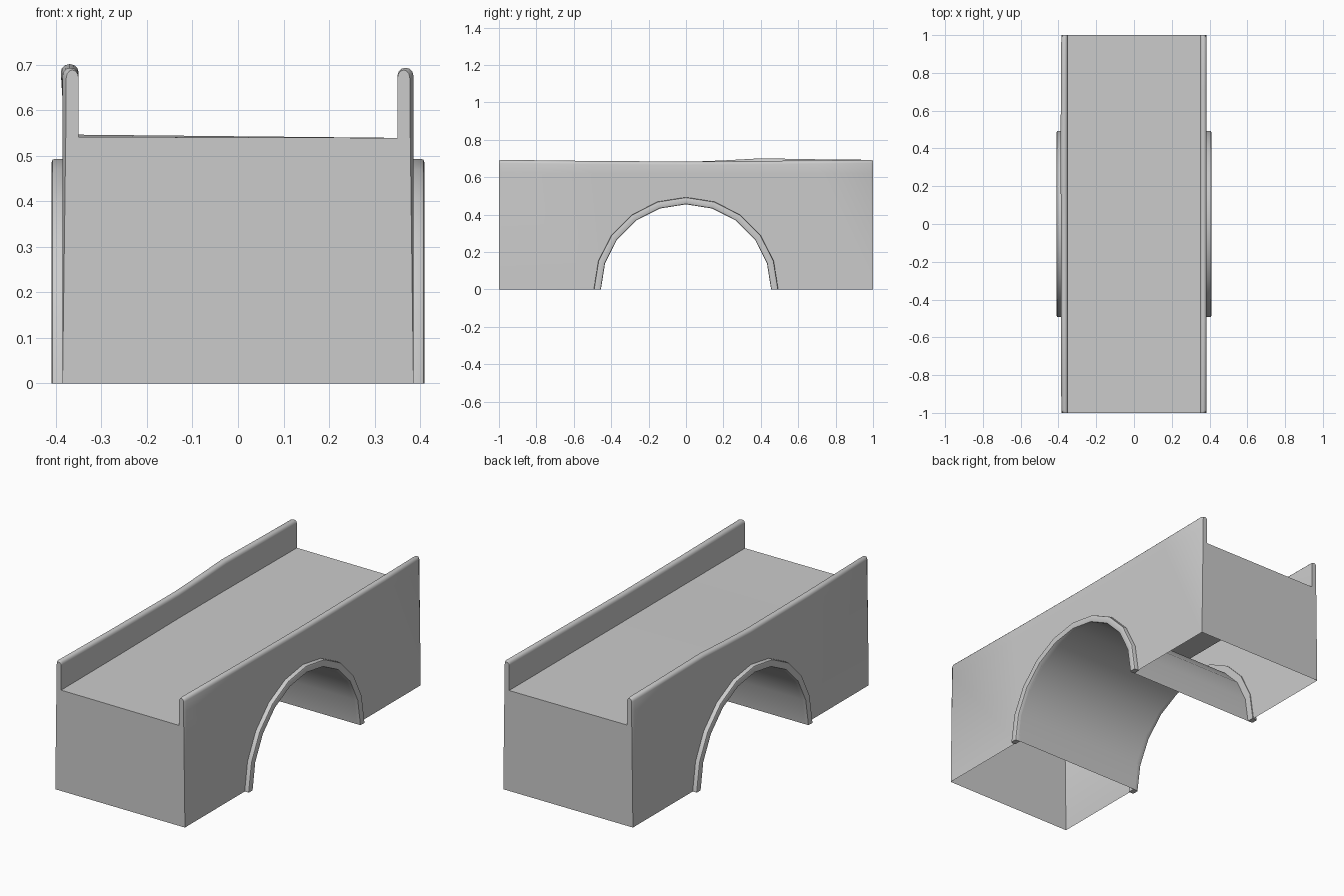
import bpy, bmesh
from math import pi, sin, cos, radians

if "Cube" in bpy.data.objects:
    bpy.data.objects.remove(bpy.data.objects["Cube"])

W, IN = 0.385, 0.35          # outer and inner faces of the parapets
R_IN, R_OUT, SEG = 0.455, 0.493, 10
SPRING = 0.62                # height where side wall meets the parapet strip


def finish(name, bm):
    bmesh.ops.remove_doubles(bm, verts=bm.verts, dist=1e-5)
    bmesh.ops.recalc_face_normals(bm, faces=bm.faces)
    me = bpy.data.meshes.new(name)
    bm.to_mesh(me)
    bm.free()
    ob = bpy.data.objects.new(name, me)
    bpy.context.collection.objects.link(ob)
    bpy.ops.object.select_all(action='DESELECT')
    ob.select_set(True)
    bpy.context.view_layer.objects.active = ob
    bpy.ops.object.shade_smooth_by_angle(angle=radians(35))
    return ob


def loft(bm, rows, closed=False):
    for a, b in zip(rows, rows[1:]):
        n = len(a)
        for i in range(n if closed else n - 1):
            j = (i + 1) % n
            bm.faces.new((a[i], a[j], b[j], b[i]))


def parapet(top, deck, lean, inset):
    # rounded cross-section from outer face over the top and down to the deck
    out, r = W + lean - inset, 0.0175
    mid, half = (out + IN) / 2, (out - IN) / 2
    top -= inset * 0.5
    arc = [(mid + half * cos(pi * k / 6), top - r + r * sin(pi * k / 6)) for k in range(7)]
    return [(W - inset, SPRING)] + arc + [(IN, deck)]


# Bridge body: y, left top, right top, left deck, left lean, corner inset
stations = [(-1, .692, .692, .541, 0, .008), (-.985, .693, .693, .541, 0, 0),
            (-.5, .685, .687, .542, .001, 0), (0, .682, .684, .546, .002, 0),
            (.2, .690, .685, .546, .003, 0), (.4, .701, .687, .545, .004, 0),
            (.7, .696, .690, .543, .002, 0),
            (.985, .693, .693, .541, 0, 0), (1, .692, .692, .541, 0, .008)]
bm = bmesh.new()
rows = []
for y, tl, tr, dl, lean, ins in stations:
    left = [(-x, z) for x, z in parapet(tl, dl, lean, ins)]
    right = parapet(tr, .539, 0, ins)[::-1]
    rows.append([bm.verts.new((x, y, z)) for x, z in left + right])
loft(bm, rows)

foot = {(s, e): bm.verts.new((s * W, e, 0)) for s in (-1, 1) for e in (-1, 1)}
# End walls
for row, e in ((rows[0], -1), (rows[-1], 1)):
    bm.faces.new([foot[-1, e]] + row + [foot[1, e]])
# Side walls with the arch opening and tapered corner bevels
hole = (R_IN + R_OUT) / 2
for s, idx in ((-1, 0), (1, -1)):
    arch = [bm.verts.new((s * W, hole * cos(pi * k / SEG), hole * sin(pi * k / SEG)))
            for k in range(SEG + 1)]
    edge = [r[idx] for r in rows]
    bm.faces.new((foot[s, -1], edge[0], edge[1]))
    bm.faces.new((foot[s, 1], edge[-1], edge[-2]))
    bm.faces.new([foot[s, -1]] + edge[1:-1] + [foot[s, 1]] + arch)
finish("bridge_body", bm)


def sweep_arch(name, profile, closed):
    # profile is (radius, x), swept over the half circle
    bm = bmesh.new()
    rows = [[bm.verts.new((x, r * cos(pi * k / SEG), r * sin(pi * k / SEG)))
             for r, x in profile] for k in range(SEG + 1)]
    loft(bm, rows, closed)
    if closed:
        bm.faces.new(rows[0])
        bm.faces.new(rows[-1])
    return finish(name, bm)


# Barrel vault through the bridge
sweep_arch("arch_vault", [(R_IN, -.39), (R_IN, .39)], False)

# Raised arch trims with softened outer edges
b, X = 0.007, 0.409
trim = [(R_IN, .38), (R_IN, X - b), (R_IN + .3 * b, X - .3 * b), (R_IN + b, X),
        (R_OUT - b, X), (R_OUT - .3 * b, X - .3 * b), (R_OUT, X - b), (R_OUT, .38)]
for name, s in (("arch_trim_right", 1), ("arch_trim_left", -1)):
    sweep_arch(name, [(r, s * x) for r, x in trim], True)
